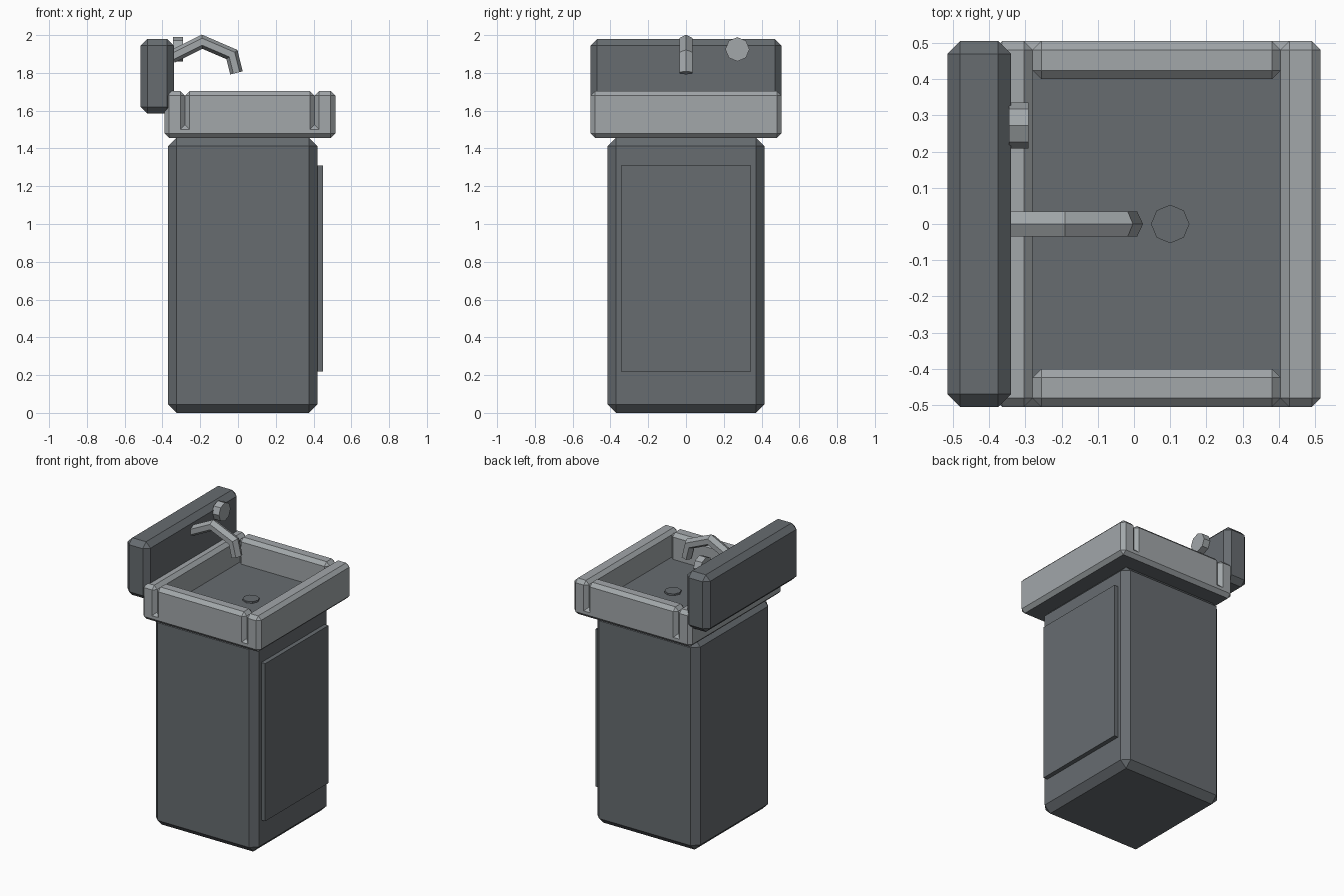
import bpy, bmesh, math
from mathutils import Vector

if "Cube" in bpy.data.objects:
    bpy.data.objects.remove(bpy.data.objects["Cube"])


def material(name, rgb):
    m = bpy.data.materials.new(name)
    m.diffuse_color = (*rgb, 1)
    m.use_nodes = True
    m.node_tree.nodes["Principled BSDF"].inputs["Base Color"].default_value = m.diffuse_color
    return m


DARK = material("dark_steel", (0.135, 0.15, 0.163))
LIGHT = material("light_steel", (0.36, 0.385, 0.40))


def finish(name, bm, *mats):
    bmesh.ops.recalc_face_normals(bm, faces=bm.faces)
    me = bpy.data.meshes.new(name)
    bm.to_mesh(me)
    bm.free()
    for m in mats:
        me.materials.append(m)
    ob = bpy.data.objects.new(name, me)
    bpy.context.collection.objects.link(ob)
    return ob


def box(name, lo, hi, chamfer, *mats):
    """Box between two corners with one-segment chamfers."""
    bm = bmesh.new()
    bmesh.ops.create_cube(bm, size=1)
    lo, hi = Vector(lo), Vector(hi)
    for v in bm.verts:
        v.co = Vector([lo[i] + (v.co[i] + 0.5) * (hi[i] - lo[i]) for i in range(3)])
    if chamfer:
        bmesh.ops.bevel(bm, geom=bm.edges[:], offset=chamfer, segments=1,
                        profile=0.5, affect='EDGES')
    return finish(name, bm, *mats)


def tube(name, rings, mat):
    """Skin a list of equal-sided rings and cap both ends."""
    bm = bmesh.new()
    loops = [[bm.verts.new(p) for p in r] for r in rings]
    n = len(loops[0])
    for a, b in zip(loops, loops[1:]):
        for i in range(n):
            j = (i + 1) % n
            bm.faces.new((a[i], a[j], b[j], b[i]))
    bm.faces.new(loops[0])
    bm.faces.new(loops[-1])
    return finish(name, bm, mat)


def circle(n, r):
    return [(r * math.cos(2 * math.pi * i / n), r * math.sin(2 * math.pi * i / n))
            for i in range(n)]


# Cabinet, door panel and backsplash
box("cabinet", (-0.37, -0.415, 0), (0.42, 0.415, 1.458), 0.045, DARK)
box("door_panel", (0.40, -0.345, 0.22), (0.45, 0.345, 1.31), 0, DARK)
box("backsplash", (-0.515, -0.505, 1.585), (-0.34, 0.505, 1.98), 0.035, DARK)

# Basin tray: light chamfered rim, dark floor and underside
C = 0.024
tray = box("basin_tray", (-0.388, -0.505, 1.455), (0.515, 0.505, 1.525), C, LIGHT, DARK)
for f in tray.data.polygons:
    f.material_index = int(abs(f.normal.z) > 0.9)

# Basin walls: full-width end bars, side bars between them
for name, x0, x1 in (("basin_back_wall", -0.388, -0.28), ("basin_front_wall", 0.405, 0.515)):
    box(name, (x0, -0.505, 1.458), (x1, 0.505, 1.703), C, LIGHT)
for name, y0, y1 in (("basin_left_wall", -0.505, -0.40), ("basin_right_wall", 0.40, 0.505)):
    box(name, (-0.28, y0, 1.458), (0.405, y1, 1.703), C, LIGHT)

# Drain
tube("drain", [[(0.10 + a, b, z) for a, b in circle(8, 0.053)] for z in (1.50, 1.537)], DARK)

# Tap knob
tube("tap_knob", [[(x, 0.272 + a, 1.925 + b) for a, b in circle(8, 0.064)]
                  for x in (-0.345, -0.292)], LIGHT)

# Spout: six-sided section swept along a bent path with mitred joints
path = [Vector(p) for p in ((-0.35, 0, 1.885), (-0.19, 0, 1.965), (-0.032, 0, 1.897), (-0.008, 0, 1.80))]
dirs = [(b - a).normalized() for a, b in zip(path, path[1:])]
rings = []
for i, p in enumerate(path):
    d0, d1 = dirs[max(i - 1, 0)], dirs[min(i, len(dirs) - 1)]
    t = (d0 + d1).normalized()
    up = Vector((-t.z, 0, t.x)) / t.dot(d0)
    rings.append([p + up * (0.034 * a) + Vector((0, b * 0.0404, 0)) for a, b in circle(6, 1)])
tube("spout", rings, LIGHT)
